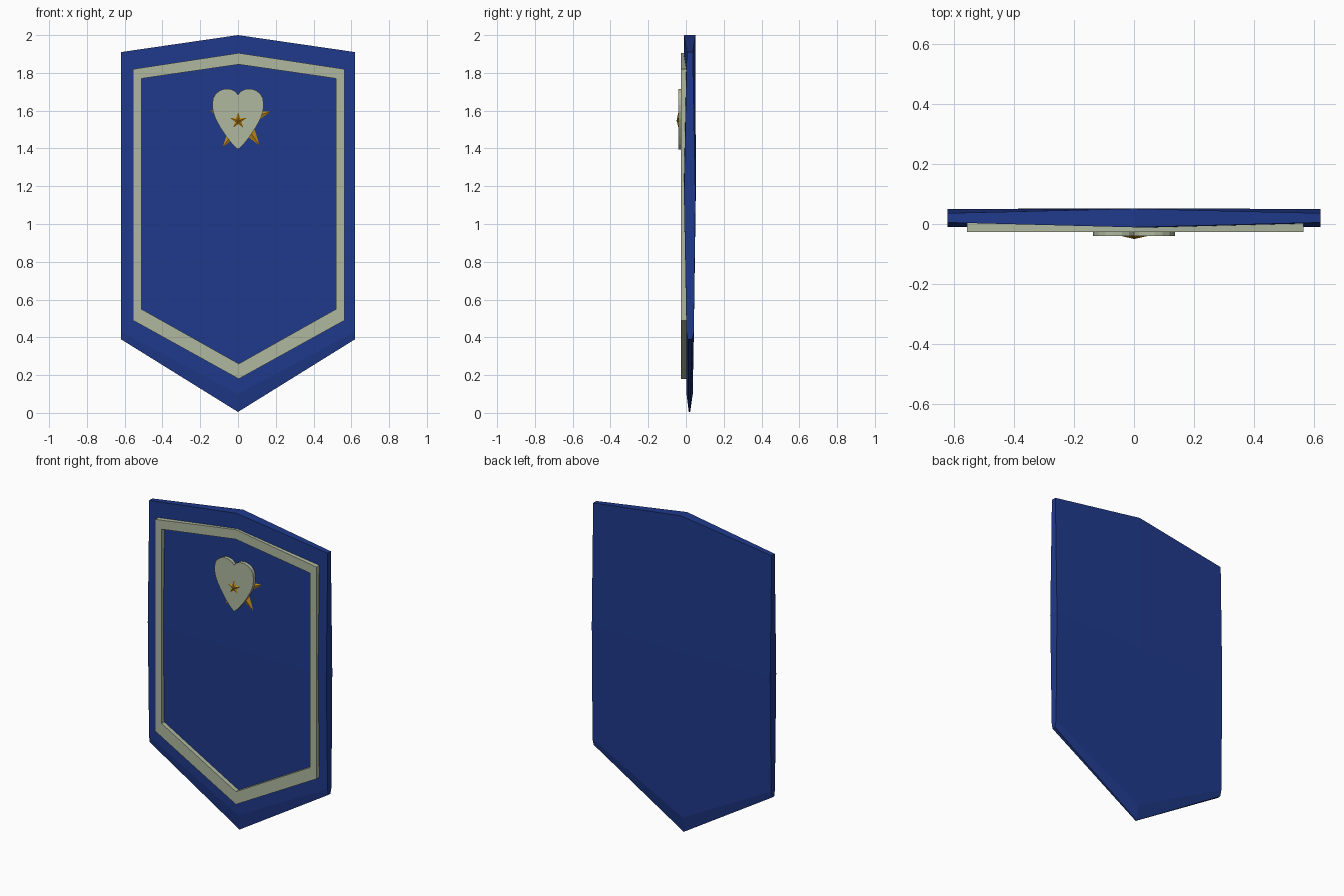
import bpy
import bmesh
from math import sin, cos, pi

if "Cube" in bpy.data.objects:
    bpy.data.objects.remove(bpy.data.objects["Cube"])


def material(name, color):
    m = bpy.data.materials.new(name)
    m.diffuse_color = (*color, 1)
    m.use_nodes = True
    m.node_tree.nodes["Principled BSDF"].inputs["Base Color"].default_value = m.diffuse_color
    return m


BLUE = material("blue", (0.014, 0.042, 0.26))
IVORY = material("ivory", (0.43, 0.48, 0.35))
GOLD = material("gold", (0.55, 0.27, 0.01))


def finish(name, bm, mat):
    bmesh.ops.remove_doubles(bm, verts=bm.verts, dist=1e-5)
    bmesh.ops.recalc_face_normals(bm, faces=bm.faces)
    me = bpy.data.meshes.new(name)
    bm.to_mesh(me)
    bm.free()
    me.materials.append(mat)
    ob = bpy.data.objects.new(name, me)
    bpy.context.collection.objects.link(ob)
    return ob


# Shield slab: rows of (edge z, middle z, edge front/back y, middle front/back y)
rows = [
    (1.91, 2.00, 0.005, 0.036, -0.011, 0.051),
    (1.15, 1.15, -0.010, 0.050, -0.011, 0.052),
    (0.43, 0.10, 0.003, 0.042, 0.003, 0.036),
    (0.39, 0.005, 0.010, 0.032, 0.015, 0.022),
]
W = 0.62
bm = bmesh.new()
grid = []
for ze, zm, ef, eb, mf, mb in rows:
    front = [(-W, ef, ze), (0, mf, zm), (W, ef, ze)]
    back = [(W, eb, ze), (0, mb, zm), (-W, eb, ze)]
    grid.append([bm.verts.new(p) for p in front + back])
for a, b in zip(grid, grid[1:]):
    for i in range(6):
        j = (i + 1) % 6
        bm.faces.new((a[i], a[j], b[j], b[i]))
for r in (grid[0], grid[-1]):
    bm.faces.new((r[0], r[1], r[4], r[5]))
    bm.faces.new((r[1], r[2], r[3], r[4]))
finish("shield_body", bm, BLUE)


# Raised border frame
def outline(w, ze_top, z_top, ze_low, z_low, cx=0.004):
    return [(cx - w, ze_top), (cx, z_top), (cx + w, ze_top),
            (cx + w, ze_low), (cx, z_low), (cx - w, ze_low)]


outer = outline(0.56, 1.82, 1.905, 0.49, 0.18)
inner = outline(0.516, 1.77, 1.845, 0.55, 0.26)
bm = bmesh.new()
loops = [[bm.verts.new((x, y, z)) for x, z in o]
         for o, y in ((outer, -0.027), (inner, -0.027), (inner, 0.008), (outer, 0.008))]
for k in range(4):
    a, b = loops[k], loops[(k + 1) % 4]
    for i in range(6):
        j = (i + 1) % 6
        bm.faces.new((a[i], a[j], b[j], b[i]))
finish("border_trim", bm, IVORY)

# Heart plate: right half curve, mirrored
half = [(0.0, 1.685), (0.016, 1.703), (0.04, 1.714), (0.068, 1.716), (0.095, 1.707),
        (0.118, 1.69), (0.132, 1.665), (0.136, 1.63), (0.132, 1.595), (0.118, 1.555),
        (0.092, 1.508), (0.06, 1.46), (0.028, 1.42), (0.0, 1.395)]
heart = half + [(-x, z) for x, z in half[-2:0:-1]]
bm = bmesh.new()
f = bm.faces.new([bm.verts.new((x, -0.040, z)) for x, z in heart])
ext = bmesh.ops.extrude_face_region(bm, geom=[f], use_keep_orig=True)
for v in ext["geom"]:
    if isinstance(v, bmesh.types.BMVert):
        v.co.y = -0.018
finish("heart_plate", bm, IVORY)


# Faceted five-point stars
def star(name, cx, cz, r, r_in, y_base, y_tip):
    bm = bmesh.new()
    ring = []
    for i in range(10):
        a = pi / 2 + i * pi / 5
        rad = r if i % 2 == 0 else r_in
        ring.append(bm.verts.new((cx + rad * cos(a), y_base, cz + rad * sin(a))))
    tip = bm.verts.new((cx, y_tip, cz))
    for i in range(10):
        bm.faces.new((ring[i], ring[(i + 1) % 10], tip))
    bm.faces.new(ring)
    finish(name, bm, GOLD)


star("large_star", 0.02, 1.546, 0.178, 0.07, -0.008, -0.036)
star("small_star", 0.001, 1.547, 0.05, 0.02, -0.039, -0.050)
